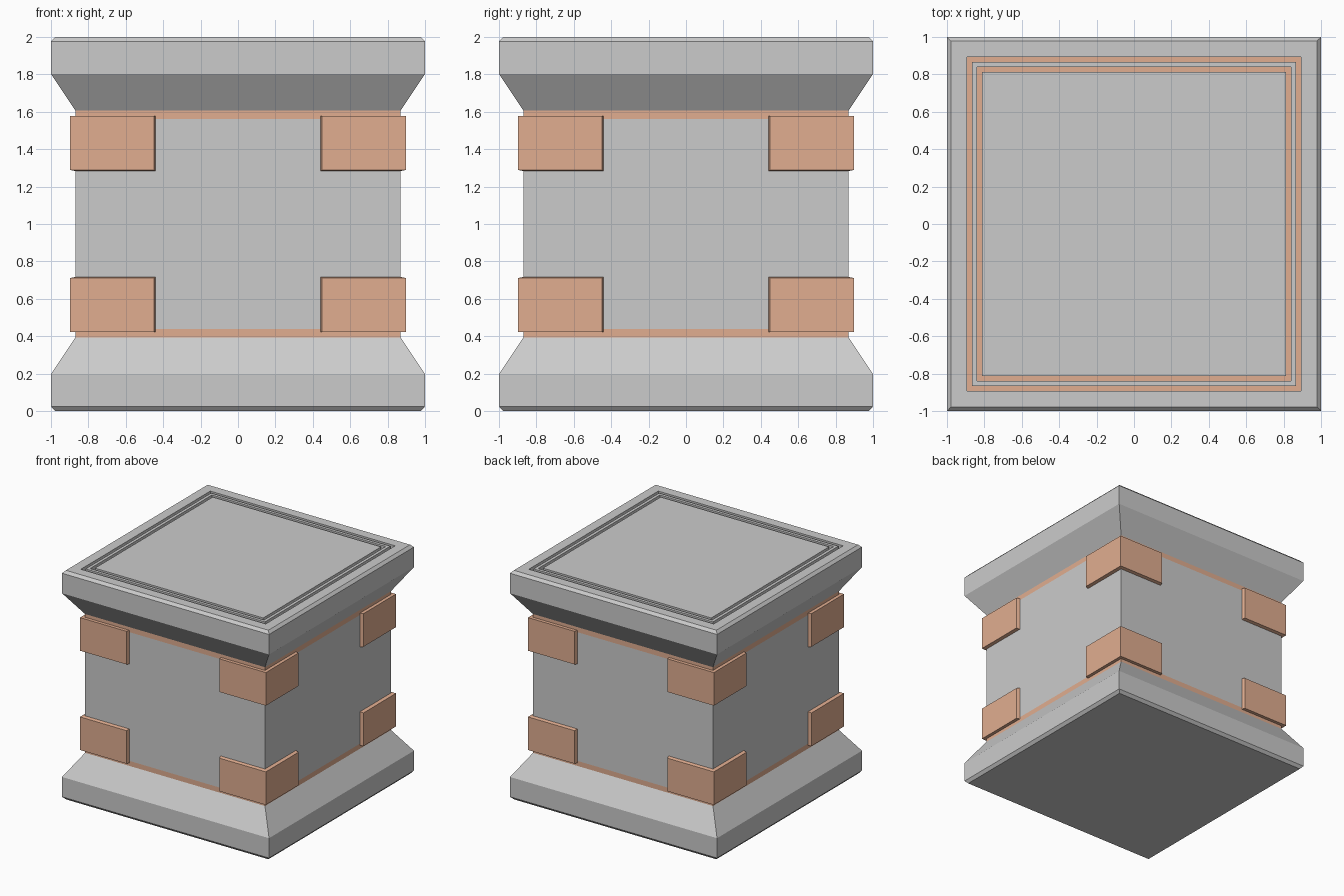
import bpy, bmesh

if "Cube" in bpy.data.objects:
    bpy.data.objects.remove(bpy.data.objects["Cube"])

copper = bpy.data.materials.new("copper")
copper.diffuse_color = (0.75, 0.42, 0.28, 1)
copper.use_nodes = True
copper.node_tree.nodes["Principled BSDF"].inputs["Base Color"].default_value = copper.diffuse_color


def make_object(name, bm, materials):
    bmesh.ops.recalc_face_normals(bm, faces=bm.faces)
    mesh = bpy.data.meshes.new(name)
    bm.to_mesh(mesh)
    bm.free()
    for m in materials:
        mesh.materials.append(m)
    obj = bpy.data.objects.new(name, mesh)
    bpy.context.collection.objects.link(obj)
    return obj


# Pedestal: square rings (half width, height, copper strip above this ring)
W, G = 0.869, 1.96
profile = [
    (0.978, 0, 0), (1, 0.025, 0), (1, 0.198, 0),
    (W, 0.394, 1), (W, 0.438, 0), (W, 1.562, 1), (W, 1.606, 0),
    (1, 1.802, 0), (1, 1.977, 0), (0.978, 2, 0),
    # two narrow grooves sunk into the top, copper floors
    (0.893, 2, 0), (0.893, G, 1), (0.866, G, 0), (0.866, 2, 0),
    (0.84, 2, 0), (0.84, G, 1), (0.813, G, 0), (0.813, 2, 0),
]
bm = bmesh.new()
rings = [[bm.verts.new((sx * r, sy * r, z))
          for sx, sy in ((-1, -1), (1, -1), (1, 1), (-1, 1))]
         for r, z, _ in profile]
for lower, upper, (_, _, mat) in zip(rings, rings[1:], profile):
    for i in range(4):
        j = (i + 1) % 4
        f = bm.faces.new((lower[i], lower[j], upper[j], upper[i]))
        f.material_index = mat
bm.faces.new(rings[0][::-1])
bm.faces.new(rings[-1])
grey = bpy.data.materials.new("grey")
pedestal = make_object("pedestal", bm, [None, copper])
bpy.data.materials.remove(grey)

# Corner brackets: one L with tapered free edges, mirrored to all eight corners
IN, OUT = 0.86, 0.898
outline = [(0.438, -IN, 1), (0.449, -OUT, 0), (OUT, -OUT, 0),
           (OUT, -0.449, 0), (IN, -0.438, 1), (IN, -IN, 1)]
bm = bmesh.new()
bottom = [bm.verts.new((x, y, -0.578)) for x, y, _ in outline]
top = [bm.verts.new((x, y, -0.281 if inner else -0.289)) for x, y, inner in outline]
for i in range(6):
    j = (i + 1) % 6
    bm.faces.new((bottom[i], bottom[j], top[j], top[i]))
for ring in (bottom, top):
    for quad in ((0, 1, 2, 5), (2, 3, 4, 5)):
        bm.faces.new([ring[k] for k in quad])
brackets = make_object("corner_brackets", bm, [copper])
brackets.location.z = 1
mirror = brackets.modifiers.new("mirror", 'MIRROR')
mirror.use_axis = (True, True, True)
mirror.use_mirror_merge = False
